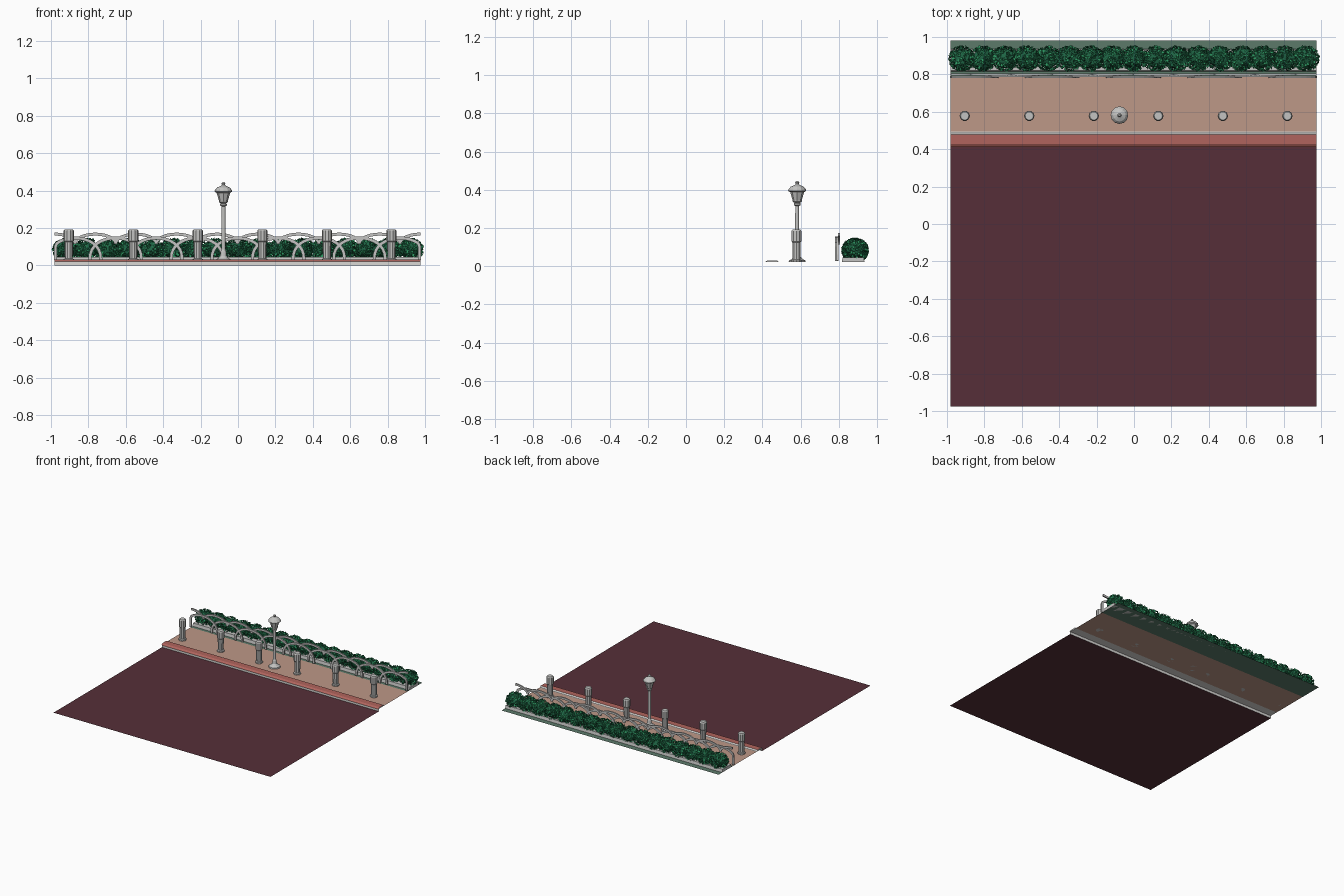
import bpy, bmesh, math, random
from mathutils import Vector

if "Cube" in bpy.data.objects:
    bpy.data.objects.remove(bpy.data.objects["Cube"])

random.seed(4)


def mat(name, r, g, b):
    m = bpy.data.materials.new(name)
    lin = [((c / 255 + 0.055) / 1.055) ** 2.4 for c in (r, g, b)]
    m.diffuse_color = (*lin, 1)
    m.use_nodes = True
    m.node_tree.nodes["Principled BSDF"].inputs["Base Color"].default_value = m.diffuse_color
    return m


ROAD = mat("road maroon", 86, 47, 56)
TAN = mat("paving tan", 190, 152, 135)
RED = mat("curb red", 176, 100, 93)
PALE = mat("pale stone", 218, 216, 213)
GREY = mat("post grey", 196, 196, 194)
BED = mat("bed grey green", 92, 122, 106)
LEAF = mat("leaf green", 46, 152, 98)
DARK = mat("deep leaf green", 30, 100, 68)


def finish(name, bm, *mats):
    me = bpy.data.meshes.new(name)
    bm.to_mesh(me)
    bm.free()
    ob = bpy.data.objects.new(name, me)
    bpy.context.collection.objects.link(ob)
    for m in mats:
        me.materials.append(m)
    return ob


def strip(name, pts, m, x0=-0.98, x1=0.975, caps=False):
    """Sweep a (y, z) profile along x."""
    bm = bmesh.new()
    a = [bm.verts.new((x0, y, z)) for y, z in pts]
    b = [bm.verts.new((x1, y, z)) for y, z in pts]
    n = len(pts)
    for i in range(n if caps else n - 1):
        j = (i + 1) % n
        bm.faces.new((a[i], b[i], b[j], a[j]))
    if caps:
        bm.faces.new(a)
        bm.faces.new(b[::-1])
        bmesh.ops.recalc_face_normals(bm, faces=bm.faces)
    return finish(name, bm, m)


def lathe(name, profile, sides, x, y, m, smooth=False):
    """Turn an (r, z) profile round a vertical axis."""
    bm = bmesh.new()
    rings = []
    for r, z in profile:
        rings.append([bm.verts.new((x + r * math.cos(2 * math.pi * k / sides),
                                    y + r * math.sin(2 * math.pi * k / sides), z))
                      for k in range(sides)])
    for p, q in zip(rings, rings[1:]):
        for k in range(sides):
            bm.faces.new((p[k], p[(k + 1) % sides], q[(k + 1) % sides], q[k]))
    bm.faces.new(rings[0][::-1])
    bm.faces.new(rings[-1])
    return finish(name, bm, m)


def bar(name, path, y, half_w, half_d, m):
    """Rectangular bar along an (x, z) path."""
    bm = bmesh.new()
    rings = []
    for i, (x, z) in enumerate(path):
        p, q = path[max(i - 1, 0)], path[min(i + 1, len(path) - 1)]
        t = Vector((q[0] - p[0], q[1] - p[1])).normalized()
        nx, nz = -t.y * half_w, t.x * half_w
        rings.append([bm.verts.new((x + s * nx, y + d, z + s * nz))
                      for s, d in ((1, -half_d), (1, half_d), (-1, half_d), (-1, -half_d))])
    for p, q in zip(rings, rings[1:]):
        for k in range(4):
            bm.faces.new((p[k], p[(k + 1) % 4], q[(k + 1) % 4], q[k]))
    bm.faces.new(rings[0])
    bm.faces.new(rings[-1][::-1])
    bmesh.ops.recalc_face_normals(bm, faces=bm.faces)
    return finish(name, bm, m)


# ground: road, curb, pavement and planting bed
Z = 0.021
strip("road", [(-0.975, 0), (0.42, 0)], ROAD)
strip("curb_riser", [(0.42, 0), (0.42, Z)], PALE)
curb = strip("curb_top", [(0.412, Z), (0.428, 0.031), (0.478, 0.031), (0.487, Z)], RED, caps=True)
curb.data.materials.append(PALE)
for p in curb.data.polygons:
    if abs(p.normal.x) > 0.9 or p.normal.z < -0.5 or p.normal.y > 0.3:
        p.material_index = 1
strip("curb_joint", [(0.478, Z + 0.001), (0.494, Z + 0.001)], PALE)
strip("pavement", [(0.487, Z), (0.79, Z)], TAN)
strip("planting_bed", [(0.79, Z), (0.98, Z)], BED)
strip("bed_edging", [(0.815, Z), (0.82, 0.045), (0.93, 0.045), (0.935, Z)], GREY, caps=True)

# bollards
for i in range(6):
    lathe(f"bollard_{i + 1}",
          [(0.028, Z), (0.028, 0.032), (0.021, 0.036), (0.023, 0.125), (0.027, 0.13),
           (0.027, 0.185), (0.022, 0.192)],
          10, -0.905 + 0.345 * i, 0.578, GREY)

# street lamp
LX, LY = -0.078, 0.582
lathe("lamp_pole",
      [(0.045, Z), (0.043, 0.03), (0.028, 0.038), (0.018, 0.05), (0.015, 0.075), (0.011, 0.085),
       (0.010, 0.315), (0.018, 0.32), (0.018, 0.328), (0.012, 0.333)], 12, LX, LY, GREY)
lathe("lamp_lantern",
      [(0.012, 0.33), (0.024, 0.338), (0.024, 0.345), (0.037, 0.39)], 8, LX, LY, GREY)
lathe("lamp_roof",
      [(0.037, 0.388), (0.047, 0.394), (0.046, 0.402), (0.034, 0.416), (0.014, 0.425),
       (0.008, 0.43), (0.011, 0.437), (0.005, 0.446)], 12, LX, LY, GREY)

# fence: overlapping hoops in front, scalloped rail behind
P = 1.955 / 9
for i in range(9):
    cx = -0.98 + P * (i + 0.5)
    path = []
    for k in range(17):
        a = math.pi * (1 - k / 16)
        path.append((cx + 0.138 * math.cos(a), 0.028 + 0.118 * math.sin(a) ** 0.8))
    path = [(min(max(x, -0.975), 0.97), z) for x, z in path]
    bar(f"fence_hoop_{i + 1}", path, 0.785 + 0.007 * (i % 2), 0.0085, 0.005, GREY)
for i in range(10):
    cx = -0.98 + P * i
    a0 = math.pi / 2 if i == 0 else math.pi
    a1 = math.pi / 2 if i == 9 else 0
    path = []
    for k in range(13):
        a = a0 + (a1 - a0) * k / 12
        path.append((cx + P / 2 * math.cos(a), 0.115 + 0.052 * math.sin(a)))
    bar(f"fence_scallop_{i + 1}", path, 0.800, 0.008, 0.005, GREY)

# hedge: round bushes with a dark core covered in pointed leaves
for i in range(17):
    c = Vector((-0.92 + 0.115 * i, 0.885, 0.083))
    bm = bmesh.new()
    bmesh.ops.create_icosphere(bm, subdivisions=2, radius=1)
    for v in bm.verts:
        f = random.uniform(0.85, 1.1)
        v.co = c + Vector((v.co.x * 0.062 * f, v.co.y * 0.058 * f, v.co.z * 0.052 * f))
    for f in bm.faces:
        f.material_index = 1
    for k in range(190):
        # evenly spread directions, each with a folded leaf
        h = 1 - 1.75 * (k + 0.5) / 190
        a = k * 2.39996 + i
        r = math.sqrt(max(0, 1 - h * h))
        d = Vector((r * math.cos(a), r * math.sin(a), h))
        base = c + Vector((d.x * 0.06, d.y * 0.056, d.z * 0.05))
        rnd = Vector([random.uniform(-1, 1) for _ in range(3)])
        side = d.cross(rnd).normalized()
        out = (d * 0.65 + side.cross(d) * 0.9).normalized()
        ln = random.uniform(0.018, 0.026)
        w = 0.009
        p0, p1 = bm.verts.new(base), bm.verts.new(base + out * ln)
        mid = base + out * ln * 0.5 + d * 0.003
        l, q = bm.verts.new(mid + side * w), bm.verts.new(mid - side * w)
        for tri in ((p0, l, p1), (p0, p1, q)):
            f = bm.faces.new(tri)
            f.normal_update()
            if f.normal.dot(d) < 0:
                f.normal_flip()
            f.material_index = 1 if k % 5 == 0 else 0
    finish(f"hedge_bush_{i + 1}", bm, LEAF, DARK)
